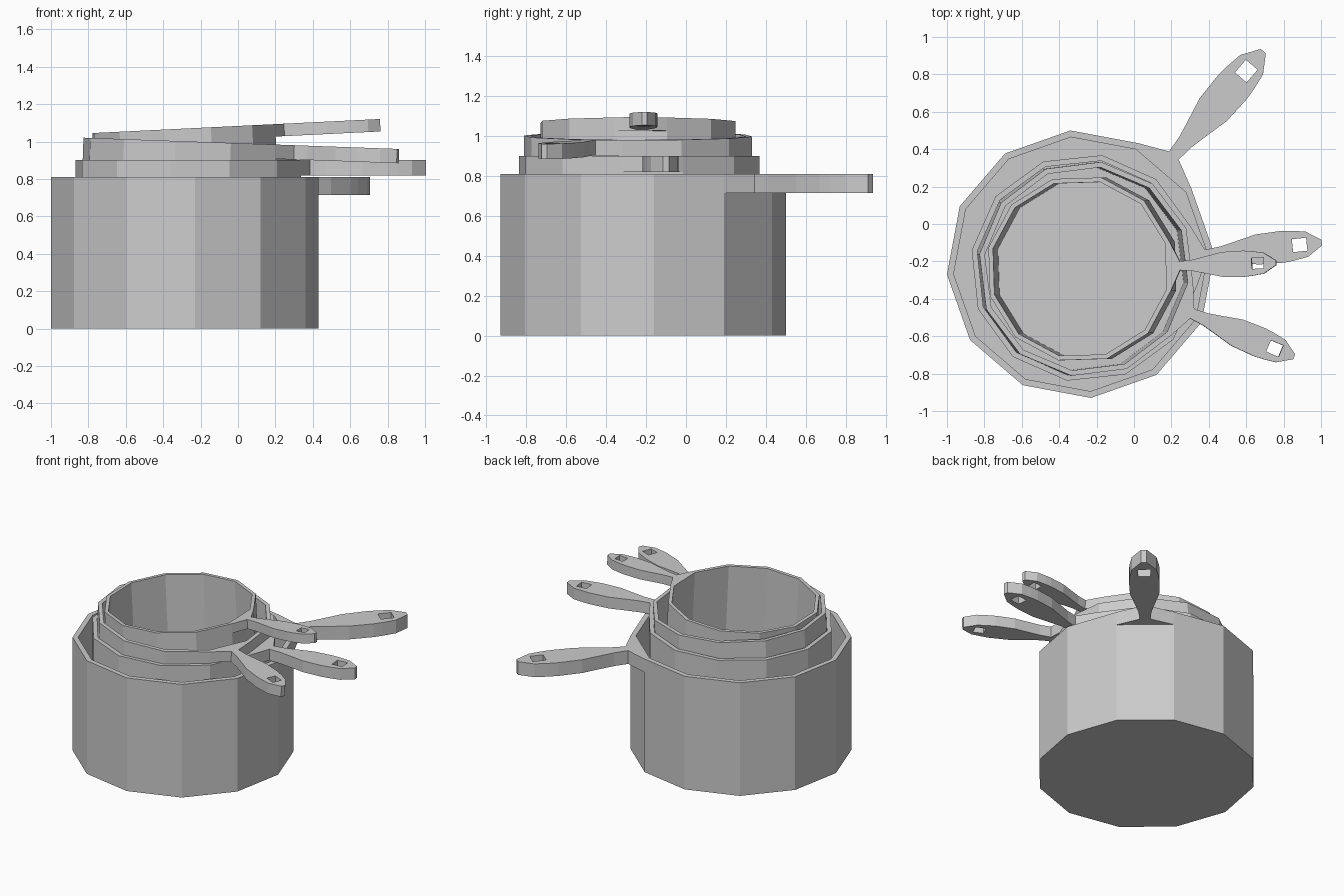
import bpy, bmesh
from math import cos, sin, radians
from mathutils import Matrix, Vector

if "Cube" in bpy.data.objects:
    bpy.data.objects.remove(bpy.data.objects["Cube"])

R, DEPTH, WALL, FLOOR, THICK = 0.717, 0.81, 0.95, 0.03, 0.095
APOTHEM = R * cos(radians(15))

# handle half-widths along its length: (distance from cup axis, half width)
STATIONS = [(APOTHEM, R * sin(radians(15))), (0.765, 0.034), (0.86, 0.043), (0.96, 0.065),
            (1.09, 0.095), (1.25, 0.10), (1.315, 0.094), (1.405, 0.080), (1.50, 0.018)]
HOLE = 6        # interval holding the hanging hole
HOLE_HALF = 0.041


def finish(bm, name, matrix):
    bmesh.ops.recalc_face_normals(bm, faces=bm.faces)
    mesh = bpy.data.meshes.new(name)
    bm.to_mesh(mesh)
    bm.free()
    mesh.transform(matrix)
    ob = bpy.data.objects.new(name, mesh)
    bpy.context.collection.objects.link(ob)
    return ob


# twelve-sided hollow cup with its rim at z = 0
def cup(name, matrix):
    bm = bmesh.new()

    def ring(r, z):
        return [bm.verts.new((r * cos(radians(15 + 30 * i)), r * sin(radians(15 + 30 * i)), z))
                for i in range(12)]
    rings = [ring(R, -DEPTH), ring(R, 0), ring(R * WALL, 0), ring(R * WALL, -DEPTH + FLOOR)]
    for a, b in zip(rings, rings[1:]):
        for i in range(12):
            j = (i + 1) % 12
            bm.faces.new((a[i], a[j], b[j], b[i]))
    bm.faces.new(rings[0])
    bm.faces.new(rings[-1])
    finish(bm, name, matrix)


# flat handle, flush with the rim, flared at the root and pierced near the tip
def handle(name, matrix):
    bm = bmesh.new()
    rows = []
    for i, (u, w) in enumerate(STATIONS):
        h = HOLE_HALF if i in (HOLE, HOLE + 1) else w * 0.4
        rows.append([bm.verts.new((u, v, 0)) for v in (-w, -h, h, w)])
    for i, (a, b) in enumerate(zip(rows, rows[1:])):
        for k in range(3):
            if not (i == HOLE and k == 1):
                bm.faces.new((a[k], b[k], b[k + 1], a[k + 1]))
    ext = bmesh.ops.extrude_face_region(bm, geom=bm.faces[:], use_keep_orig=True)
    verts = [g for g in ext["geom"] if isinstance(g, bmesh.types.BMVert)]
    bmesh.ops.translate(bm, verts=verts, vec=(0, 0, -THICK))
    finish(bm, name, matrix)


# name, rim centre, radius, handle direction, tilt about y
CUPS = [("large", (-0.285, -0.215, 0.81), 0.717, 49.4, 0),
        ("medium", (-0.265, -0.235, 0.90), 0.610, 6.1, 0),
        ("small", (-0.255, -0.240, 1.00), 0.577, -22.9, 2.05),
        ("smallest", (-0.290, -0.240, 1.069), 0.502, 1.8, -2.8)]

for size, centre, radius, turn, tilt in CUPS:
    m = (Matrix.Translation(Vector(centre)) @ Matrix.Rotation(radians(tilt), 4, 'Y')
         @ Matrix.Rotation(radians(turn), 4, 'Z') @ Matrix.Scale(radius / R, 4))
    cup(size + "_cup", m)
    handle(size + "_cup_handle", m)
